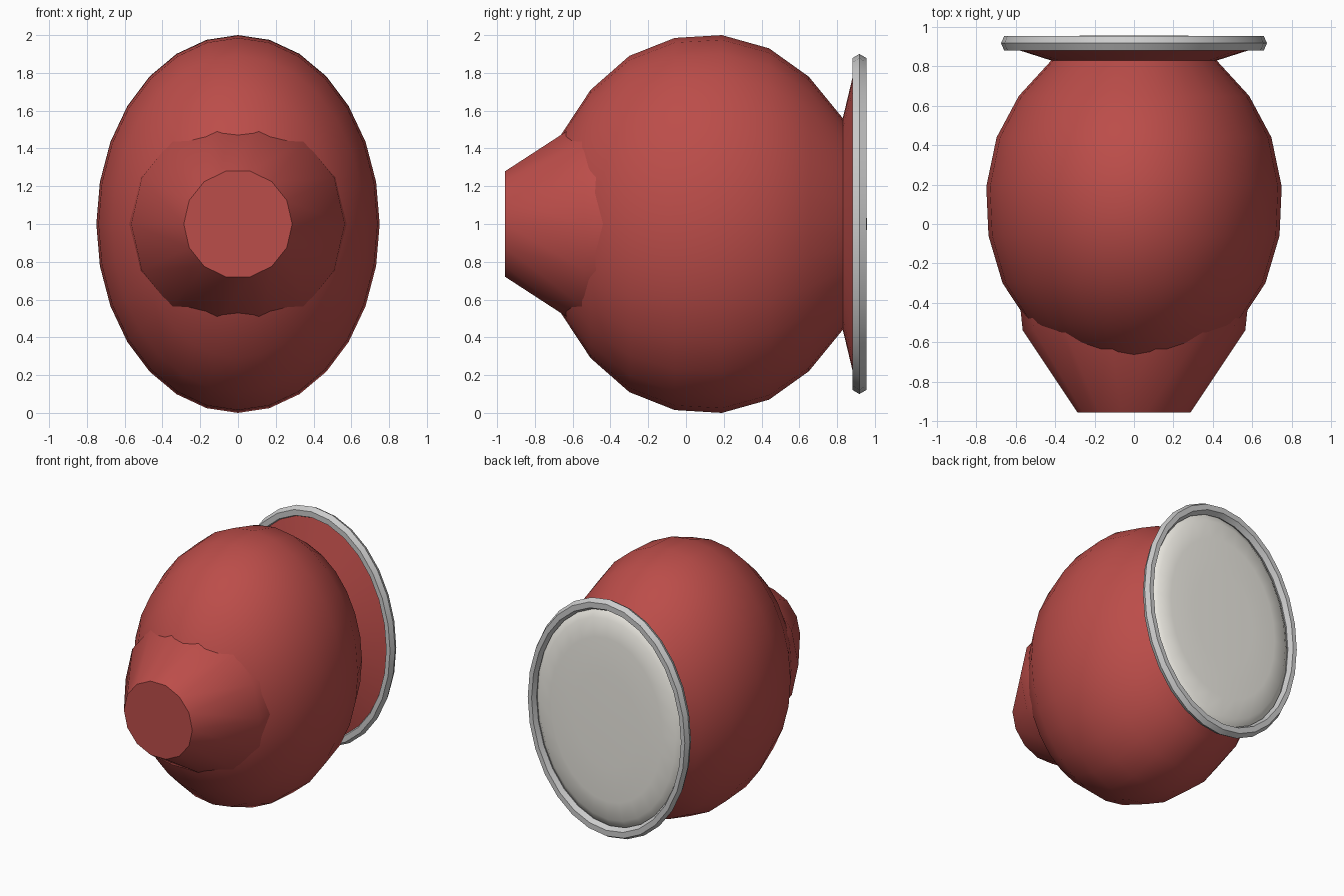
import bpy, bmesh, math

if "Cube" in bpy.data.objects:
    bpy.data.objects.remove(bpy.data.objects["Cube"])


def material(name, rgb):
    m = bpy.data.materials.new(name)
    m.diffuse_color = (*rgb, 1)
    m.use_nodes = True
    m.node_tree.nodes["Principled BSDF"].inputs["Base Color"].default_value = m.diffuse_color
    return m


def revolve(name, profile, sides, sx=1.0, phase=0.0, closed=False, mat=None):
    """Spin (y, radius) points about the y axis at z = 1, squeezed by sx in x."""
    bm = bmesh.new()
    rings = []
    for y, r in profile:
        if r == 0:
            rings.append([bm.verts.new((0, y, 1))] * sides)
            continue
        ring = []
        for i in range(sides):
            a = 2 * math.pi * i / sides + phase
            ring.append(bm.verts.new((r * sx * math.sin(a), y, 1 + r * math.cos(a))))
        rings.append(ring)
    pairs = list(zip(rings, rings[1:]))
    if closed:
        pairs.append((rings[-1], rings[0]))
    for p, q in pairs:
        for i in range(sides):
            j = (i + 1) % sides
            bm.faces.new(list(dict.fromkeys((p[i], p[j], q[j], q[i]))))
    bmesh.ops.recalc_face_normals(bm, faces=bm.faces)
    me = bpy.data.meshes.new(name)
    bm.to_mesh(me)
    bm.free()
    ob = bpy.data.objects.new(name, me)
    bpy.context.collection.objects.link(ob)
    if mat:
        me.materials.append(mat)
    bpy.ops.object.select_all(action='DESELECT')
    ob.select_set(True)
    bpy.context.view_layer.objects.active = ob
    bpy.ops.object.shade_smooth_by_angle(angle=math.radians(32))
    return ob


red = material("red_paint", (0.50, 0.074, 0.067))
white = material("pale_lens", (0.85, 0.83, 0.77))
OVAL = 0.75

# Oval shell with its flared back collar
revolve("shell", [(-0.77, 0), (-0.745, 0.23), (-0.67, 0.46), (-0.505, 0.71),
                  (-0.30, 0.89), (-0.06, 0.985), (0.19, 1.0), (0.44, 0.93),
                  (0.65, 0.78), (0.83, 0.56), (0.897, 0.84)],
        28, OVAL, mat=red)

# Round tapered nose with a flat front
revolve("nose", [(-0.957, 0), (-0.957, 0.287), (-0.54, 0.565), (-0.40, 0.58),
                 (-0.40, 0)], 14, phase=math.pi / 14, mat=red)

# Hexagonal-section rim around the back
rim = [(0.918 + 0.043 * math.sin(k * math.pi / 3), 0.857 + 0.043 * math.cos(k * math.pi / 3))
       for k in range(6)]
revolve("rim", rim, 28, OVAL, closed=True)

# Slightly domed lens inside the rim
revolve("lens", [(0.895, 0.83), (0.915, 0.80), (0.938, 0.76), (0.950, 0.62),
                 (0.956, 0.36), (0.957, 0)], 28, OVAL, mat=white)
